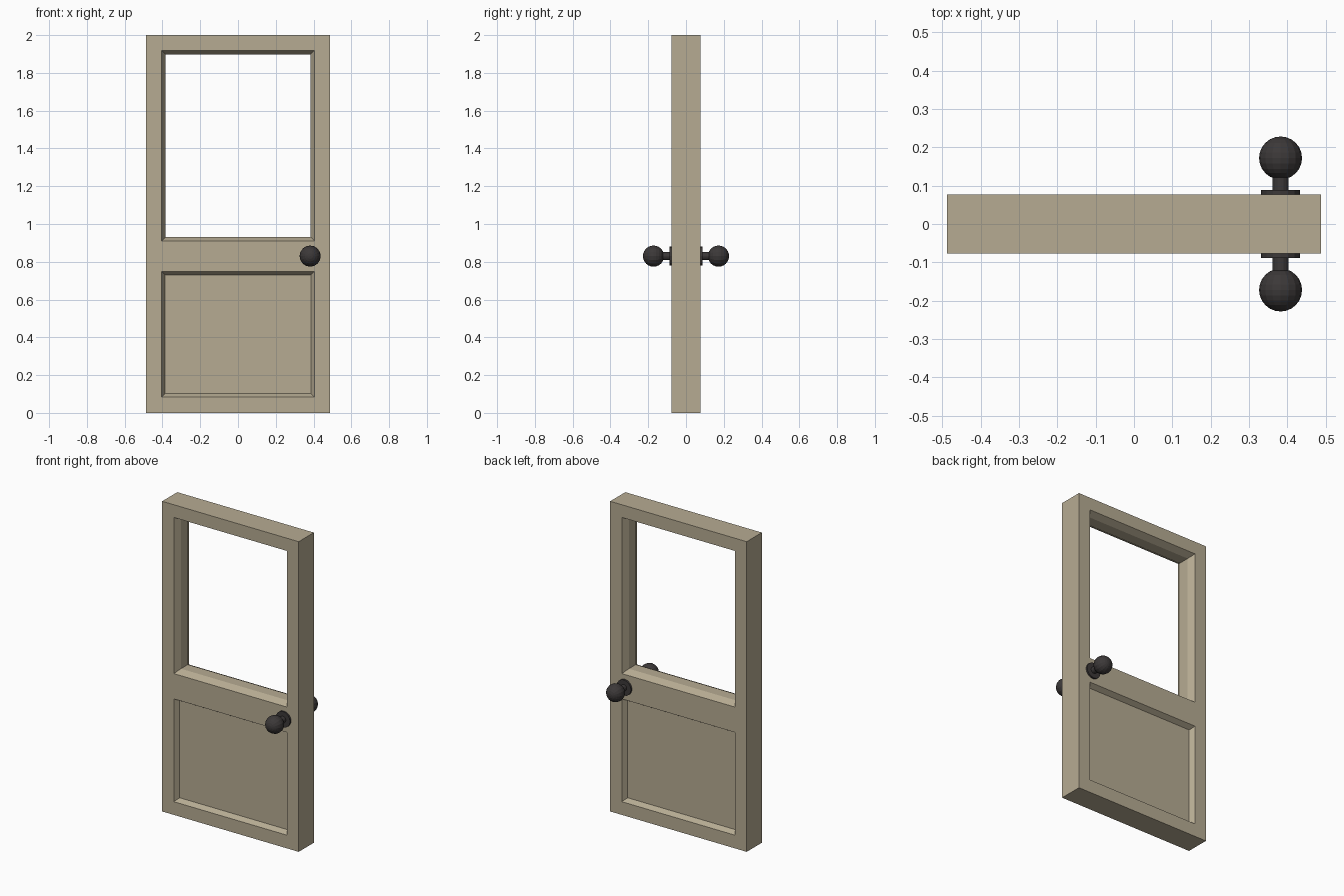
import bpy, bmesh, math
from mathutils import Vector, Matrix

if "Cube" in bpy.data.objects:
    bpy.data.objects.remove(bpy.data.objects["Cube"], do_unlink=True)


def material(name, rgb):
    m = bpy.data.materials.new(name)
    m.use_nodes = True
    m.diffuse_color = (*rgb, 1)
    m.node_tree.nodes["Principled BSDF"].inputs["Base Color"].default_value = (*rgb, 1)
    return m


def make_object(name, bm, mat):
    mesh = bpy.data.meshes.new(name)
    bm.to_mesh(mesh)
    bm.free()
    mesh.materials.append(mat)
    obj = bpy.data.objects.new(name, mesh)
    bpy.context.collection.objects.link(obj)
    return obj


wood = material("beige paint", (0.47, 0.41, 0.29))
metal = material("dark metal", (0.045, 0.04, 0.04))

WIDTH, DEPTH, HEIGHT = 0.974, 0.154, 2.0
STILE = 0.404                      # half width of both openings
PANEL_Z = (0.085, 0.748)
WINDOW_Z = (0.911, 1.918)

# Door slab, sliced along the rails and stiles
bm = bmesh.new()
bmesh.ops.create_cube(bm, size=1, matrix=Matrix.Translation((0, 0, HEIGHT / 2))
                      @ Matrix.Diagonal((WIDTH, DEPTH, HEIGHT, 1)))
cuts = [((x, 0, 0), (1, 0, 0)) for x in (-STILE, STILE)]
cuts += [((0, 0, z), (0, 0, 1)) for z in PANEL_Z + WINDOW_Z]
for co, no in cuts:
    bmesh.ops.bisect_plane(bm, geom=bm.verts[:] + bm.edges[:] + bm.faces[:],
                           plane_co=co, plane_no=no)
bm.normal_update()


def opening_faces(z_range):
    """Front and back faces lying between the stiles in a height range."""
    found = []
    for f in bm.faces:
        c = f.calc_center_median()
        if abs(f.normal.y) > 0.9 and abs(c.x) < STILE and z_range[0] < c.z < z_range[1]:
            found.append(f)
    return found


# Recessed lower panel with chamfered border
bmesh.ops.inset_individual(bm, faces=opening_faces(PANEL_Z), thickness=0.026, depth=-0.032)

# Window opening: chamfer both sides, then cut straight through
panes = opening_faces(WINDOW_Z)
bmesh.ops.inset_individual(bm, faces=panes, thickness=0.03, depth=-0.042)
rims = [e for f in panes for e in f.edges]
bmesh.ops.delete(bm, geom=panes, context='FACES_ONLY')
bmesh.ops.bridge_loops(bm, edges=rims)
bmesh.ops.recalc_face_normals(bm, faces=bm.faces[:])
make_object("door_slab", bm, wood)

# Knobs on both sides: rosette, stem and ball
KNOB_X, KNOB_Z = 0.382, 0.83


def knob_part(name, side, y, radius, length=None):
    bm = bmesh.new()
    place = Matrix.Translation((KNOB_X, side * y, KNOB_Z)) @ Matrix.Rotation(math.pi / 2, 4, 'X')
    if length:
        bmesh.ops.create_cone(bm, cap_ends=True, segments=16, radius1=radius,
                              radius2=radius, depth=length, matrix=place)
    else:
        bmesh.ops.create_uvsphere(bm, u_segments=16, v_segments=12, radius=radius, matrix=place)
    make_object(name, bm, metal)


for label, side in (("front", -1), ("back", 1)):
    knob_part(label + "_rosette", side, 0.081, 0.051, 0.014)
    knob_part(label + "_stem", side, 0.105, 0.021, 0.06)
    knob_part(label + "_ball", side, 0.172, 0.056)
